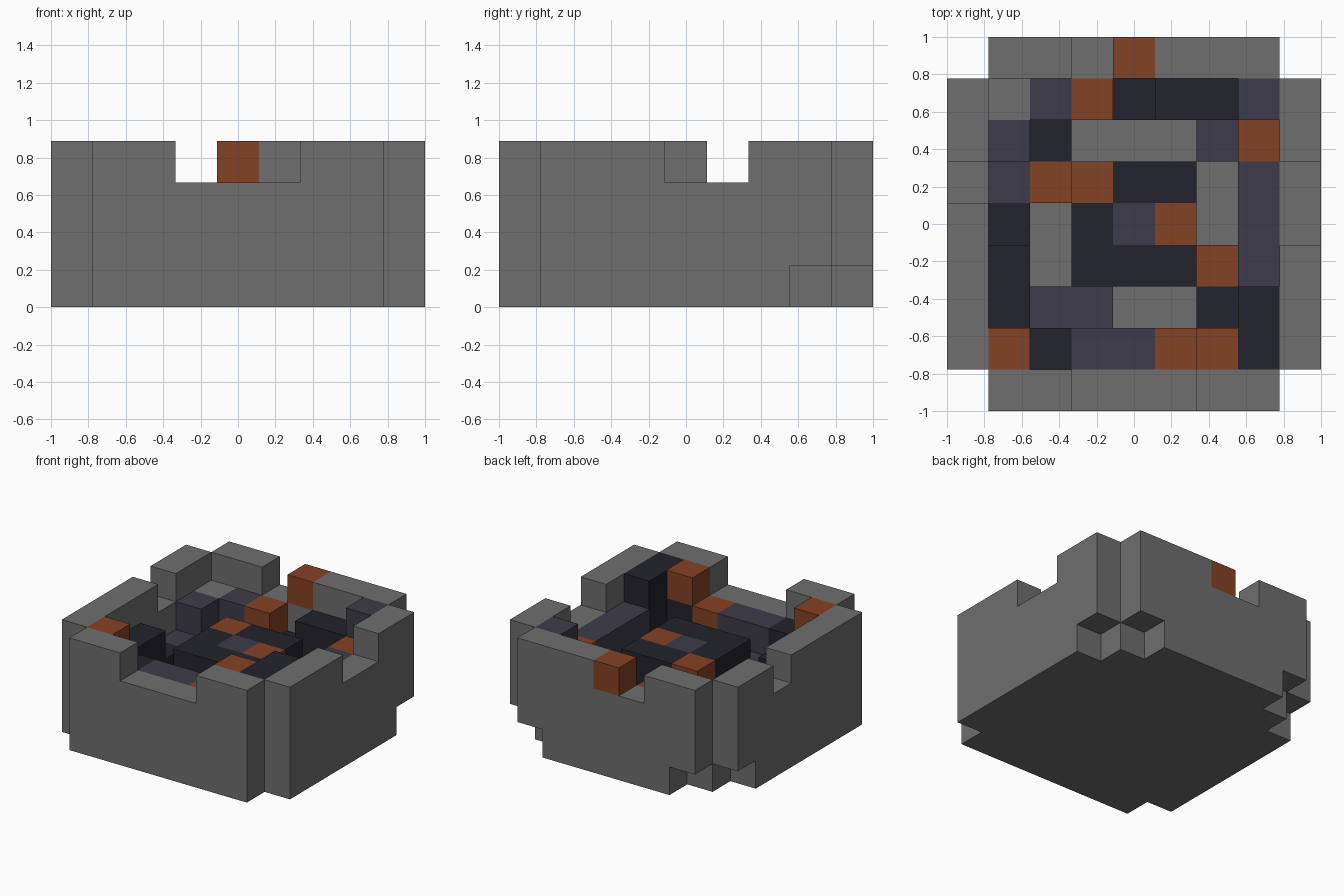
import bpy
import bmesh
from mathutils import Vector

cube = bpy.data.objects.get("Cube")
if cube:
    bpy.data.objects.remove(cube, do_unlink=True)

COUNT = 9
SIZE = 2 / COUNT

# Column heights and top colours, listed from the back row to the front row
HEIGHTS = ("044344440", "433323344", "432111234",
           "322333133".replace("3", "3"), "421333133", "431333234",
           "432211244", "443333444", "044333440")
COLOURS = (".gggogggg", "ggsodddsg", "gsdgggsog",
           "gsooddgsg", "gdgdsogsg", "gdgdddosg",
           "gdssggddg", "godssoodg", ".ggggggg.")

# Bottom blocks missing beside the two back corners: (column, row)
UNDERCUTS = {(1, 0), (0, 1), (7, 0), (8, 1)}


def make_material(name, rgb):
    mat = bpy.data.materials.new(name)
    mat.use_nodes = True
    colour = (*rgb, 1)
    mat.diffuse_color = colour
    bsdf = next(n for n in mat.node_tree.nodes if n.type == "BSDF_PRINCIPLED")
    bsdf.inputs["Base Color"].default_value = colour
    return mat


# One object and one material per kind of block
PARTS = {
    "g": ("stone_bowl", make_material("stone grey", (0.156, 0.156, 0.156))),
    "d": ("coal_blocks", make_material("coal black", (0.016, 0.016, 0.025))),
    "s": ("slate_blocks", make_material("slate purple", (0.047, 0.044, 0.067))),
    "o": ("ember_blocks", make_material("ember orange", (0.231, 0.054, 0.018))),
}


def block_colour(col, row, layer):
    top = COLOURS[row][col]
    on_wall = col in (0, COUNT - 1) or row in (0, COUNT - 1)
    if layer == 0 or (on_wall and layer < 3):
        return "g"          # floor slab and wall body
    if (col, row) == (6, 7) and layer < 3:
        return "d"          # coal under the raised ember
    return top


# Fill the block grid
blocks = {}
for row in range(COUNT):
    for col in range(COUNT):
        for layer in range(int(HEIGHTS[row][col])):
            if layer == 0 and (col, row) in UNDERCUTS:
                continue
            blocks[col, COUNT - 1 - row, layer] = block_colour(col, row, layer)


def add_face(bm, cell, axis, sign):
    """Add the square side of a block that looks along the given axis."""
    normal = Vector((0, 0, 0))
    normal[axis] = sign
    u = Vector((0, 0, 0))
    u[(axis + 1) % 3] = 1
    v = normal.cross(u)
    centre = Vector(cell) + Vector((0.5, 0.5, 0.5)) + normal / 2
    shift = Vector((COUNT / 2, COUNT / 2, 0))
    corners = (-u - v, u - v, u + v, -u + v)
    bm.faces.new([bm.verts.new((centre + c / 2 - shift) * SIZE) for c in corners])


def build_part(key):
    name, mat = PARTS[key]
    bm = bmesh.new()
    for cell, kind in blocks.items():
        if kind != key:
            continue
        for axis in range(3):
            for sign in (-1, 1):
                near = list(cell)
                near[axis] += sign
                if tuple(near) not in blocks:
                    add_face(bm, cell, axis, sign)
    bmesh.ops.remove_doubles(bm, verts=bm.verts, dist=0.001)
    # Merge coplanar squares into large flat faces
    bmesh.ops.dissolve_limit(bm, angle_limit=0.01, verts=bm.verts,
                             edges=bm.edges, use_dissolve_boundaries=False)
    mesh = bpy.data.meshes.new(name)
    bm.to_mesh(mesh)
    bm.free()
    mesh.materials.append(mat)
    bpy.context.collection.objects.link(bpy.data.objects.new(name, mesh))


for part in PARTS:
    build_part(part)
